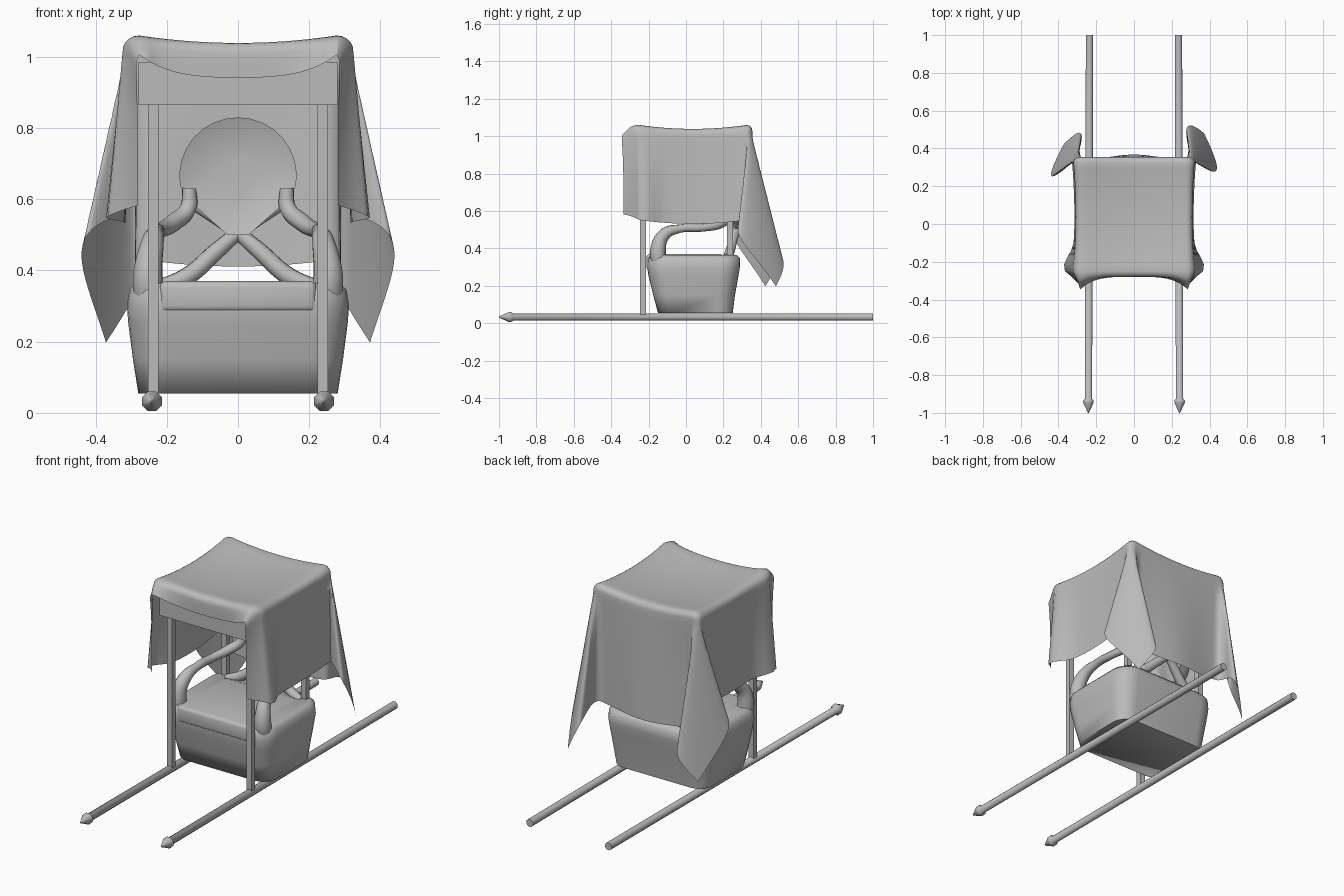
import bpy, bmesh, math
from mathutils import Vector

cube = bpy.data.objects.get("Cube")
if cube:
    bpy.data.objects.remove(cube, do_unlink=True)

GREY = (0.5, 0.5, 0.5, 1)
mat = bpy.data.materials.new("plain_grey")
mat.use_nodes = True
mat.diffuse_color = GREY
mat.node_tree.nodes["Principled BSDF"].inputs["Base Color"].default_value = GREY


def finish(name, bm, smooth=40):
    me = bpy.data.meshes.new(name)
    bmesh.ops.recalc_face_normals(bm, faces=bm.faces)
    bm.to_mesh(me)
    bm.free()
    me.materials.append(mat)
    ob = bpy.data.objects.new(name, me)
    bpy.context.collection.objects.link(ob)
    if smooth:
        bpy.ops.object.select_all(action="DESELECT")
        ob.select_set(True)
        bpy.context.view_layer.objects.active = ob
        bpy.ops.object.shade_smooth_by_angle(angle=math.radians(smooth))
    return ob


def box(name, lo, hi, bevel=0):
    bm = bmesh.new()
    bmesh.ops.create_cube(bm, size=1)
    for v in bm.verts:
        v.co = Vector(l + (h - l) * (c + 0.5) for l, h, c in zip(lo, hi, v.co))
    if bevel:
        bmesh.ops.bevel(bm, geom=bm.edges[:], offset=bevel, segments=3,
                        profile=0.5, affect="EDGES")
    return finish(name, bm, 40 if bevel else 0)


def loft(name, rings, smooth=50):
    """Skin a list of equal rings and cap both ends."""
    bm = bmesh.new()
    rows = [[bm.verts.new(p) for p in r] for r in rings]
    n = len(rows[0])
    for a, b in zip(rows, rows[1:]):
        for i in range(n):
            j = (i + 1) % n
            bm.faces.new((a[i], a[j], b[j], b[i]))
    bm.faces.new(rows[0])
    bm.faces.new(rows[-1])
    return finish(name, bm, smooth)


def tube(name, points, radii):
    """Tapered tube along a smooth path."""
    cu = bpy.data.curves.new(name, "CURVE")
    cu.dimensions = "3D"
    cu.bevel_depth = 1
    cu.bevel_resolution = 3
    cu.resolution_u = 6
    cu.use_fill_caps = True
    sp = cu.splines.new("BEZIER")
    sp.bezier_points.add(len(points) - 1)
    for p, co, r in zip(sp.bezier_points, points, radii):
        p.co, p.radius = co, r
        p.handle_left_type = p.handle_right_type = "AUTO"
    tmp = bpy.data.objects.new(name + "_path", cu)
    bpy.context.collection.objects.link(tmp)
    bm = bmesh.new()
    bm.from_mesh(tmp.evaluated_get(bpy.context.evaluated_depsgraph_get()).to_mesh())
    bpy.data.objects.remove(tmp, do_unlink=True)
    return finish(name, bm, 50)


# Carrying poles, posts, arms and back supports, on both sides
for side, s in (("right", -1), ("left", 1)):
    profile = [(-1, 0.003), (-0.945, 0.03), (-0.935, 0.03), (-0.925, 0.021), (1, 0.021)]
    loft(side + "_pole", [[(s * (0.2385 - 0.003 * y) + r * math.cos(k * math.pi / 4 + math.pi / 8),
                            y, 0.033 + r * math.sin(k * math.pi / 4 + math.pi / 8))
                           for k in range(8)] for y, r in profile])
    for end, y, z in (("front", -0.23, 0.045), ("back", 0.235, 0.3)):
        box(f"{side}_{end}_post", (s * 0.238 - 0.015, y - 0.015, z),
            (s * 0.238 + 0.015, y + 0.015, 0.98))
    tube(side + "_arm",
         [(s * x, y, z) for x, y, z in ((0.245, -0.13, 0.29), (0.253, -0.15, 0.385),
                                        (0.24, -0.115, 0.475), (0.23, -0.03, 0.506),
                                        (0.22, 0.1, 0.512), (0.18, 0.19, 0.535),
                                        (0.14, 0.23, 0.575), (0.137, 0.235, 0.63))],
         (0.045, 0.043, 0.033, 0.022, 0.021, 0.025, 0.024, 0.02))
    tube(side + "_back_support",
         [(s * x, y, z) for x, y, z in ((0.22, 0.22, 0.35), (0.14, 0.235, 0.385),
                                        (0.06, 0.255, 0.455), (0, 0.272, 0.505), (-0.12, 0.285, 0.585))],
         (0.024, 0.026, 0.024, 0.02, 0.018))


# Chair body: rounded rectangles stacked upwards
def rounded(hx, y0, y1, z, r, seg=6):
    pts = []
    for q, (cx, cy) in enumerate(((hx - r, y1 - r), (r - hx, y1 - r),
                                  (r - hx, y0 + r), (hx - r, y0 + r))):
        for k in range(seg + 1):
            a = (q + k / seg) * math.pi / 2
            pts.append((cx + r * math.cos(a), cy + r * math.sin(a), z))
    return pts


loft("chair_body", [rounded(*p) for p in (
    (0.28, -0.15, 0.25, 0.055, 0.08), (0.295, -0.175, 0.262, 0.15, 0.09),
    (0.308, -0.2, 0.28, 0.25, 0.1), (0.312, -0.208, 0.288, 0.3, 0.1),
    (0.305, -0.205, 0.29, 0.345, 0.1), (0.285, -0.19, 0.27, 0.365, 0.09))], 80)
box("seat_cushion", (-0.22, -0.212, 0.283), (0.22, 0.2, 0.37), 0.018)

# Backrest: round top tapering to a point, slightly dished
outline = [(0.165 * math.cos(a), 0.665 + 0.165 * math.sin(a))
           for a in (math.radians(-10 + 200 * k / 16) for k in range(17))]
outline += [(-0.12, 0.58), (-0.03, 0.5), (0.03, 0.5), (0.12, 0.58)]
rest = []
for f, y in ((0.3, 0.258), (0.7, 0.253), (1, 0.235), (1, 0.247), (0.7, 0.265), (0.3, 0.27)):
    rest.append([(x * f, y, 0.66 + (z - 0.66) * f) for x, z in outline])
loft("backrest", rest)

# Canopy frame
for s, side in ((-1, "right"), (1, "left")):
    box(side + "_canopy_rail", (s * 0.27 - 0.01, -0.25, 0.865), (s * 0.27 + 0.01, 0.3, 0.98))
for y, end in ((-0.26, "front"), (0.29, "back")):
    box(end + "_canopy_rail", (-0.28, y - 0.01, 0.865), (0.28, y + 0.01, 0.985))

# Draped cloth: flat sheet bent over the frame, with cone folds at the back corners
HX, YF, YB, R = 0.278, 0.25, 0.325, 0.03
SIDE, FRONT, BACK = 0.525, 0.115, 0.645


def bend(d):
    a = min(d / R, math.pi / 2)
    return R * math.sin(a), R * (1 - math.cos(a)) + max(0, d - R * math.pi / 2)


def drape(s, t):
    sx = 1 if s > 0 else -1
    sy = 1 if t > 0 else -1
    a = max(abs(s) - HX, 0)
    b = max(t - YB, -t - YF, 0)
    x = max(-HX, min(HX, s))
    y = max(-YF, min(YB, t))
    corner = abs(x / HX) ** 4
    bow = ((y - 0.0375) / 0.2875) ** 2
    z = 1.018 + 0.021 * ((x / HX) ** 2 + bow)
    th = math.atan2(b, a) if a + b else 0
    out, drop = bend(math.hypot(a, b))
    x += sx * (out * math.cos(th) + 0.012 * bow * min(1, a / 0.05))
    y += sy * out * math.sin(th)
    if sy > 0 and b:
        if a:
            # cone fold wrapping around the corner
            u = th / (math.pi / 2)
            k = max(0, drop - 0.06)
            along = 0.17 * k * math.sin(math.pi * u)
            across = k * math.sin(2 * math.pi * u)
            x += sx * (along * 0.7 + across * 0.13)
            y += along * (0.6 if sx > 0 else 0.15) - across * 0.19
            drop *= 1 + 0.06 * math.sin(math.pi * u)
        else:
            y += 0.02 * drop * math.cos(x * 12)
    elif b:
        # short front valance pulled forward at its ends
        w = a / (a + b)
        y -= (0.06 * corner + 0.02 * w) * b / FRONT
        x -= sx * 0.5 * b * w
        drop *= 1 - 0.45 * corner * (1 - w)
    if a:
        # flare near the lower front of the side
        x += sx * drop * (0.09 * math.exp(-((y + 0.22) / 0.07) ** 2) + 0.015)
    return x, y, z - drop


def spread(lo, hi, n):
    return [lo + (hi - lo) * k / n for k in range(n)]


def overhang(length):
    return [0.012 * k for k in range(1, 5)] + [0.048 + (length - 0.048) * k / 18 for k in range(1, 19)]


us = [-HX - d for d in reversed(overhang(SIDE))] + spread(-HX, HX, 16) + [HX] + [HX + d for d in overhang(SIDE)]
front = [0.012, 0.024, 0.036, 0.048, 0.08, FRONT]
vs = [-YF - d for d in reversed(front)] + spread(-YF, YB, 16) + [YB] + [YB + d for d in overhang(BACK)]
bm = bmesh.new()
grid = [[bm.verts.new(drape(u, v)) for u in us] for v in vs]
for p, q in zip(grid, grid[1:]):
    for i in range(len(us) - 1):
        bm.faces.new((p[i], p[i + 1], q[i + 1], q[i]))
finish("canopy_cloth", bm, 80)
